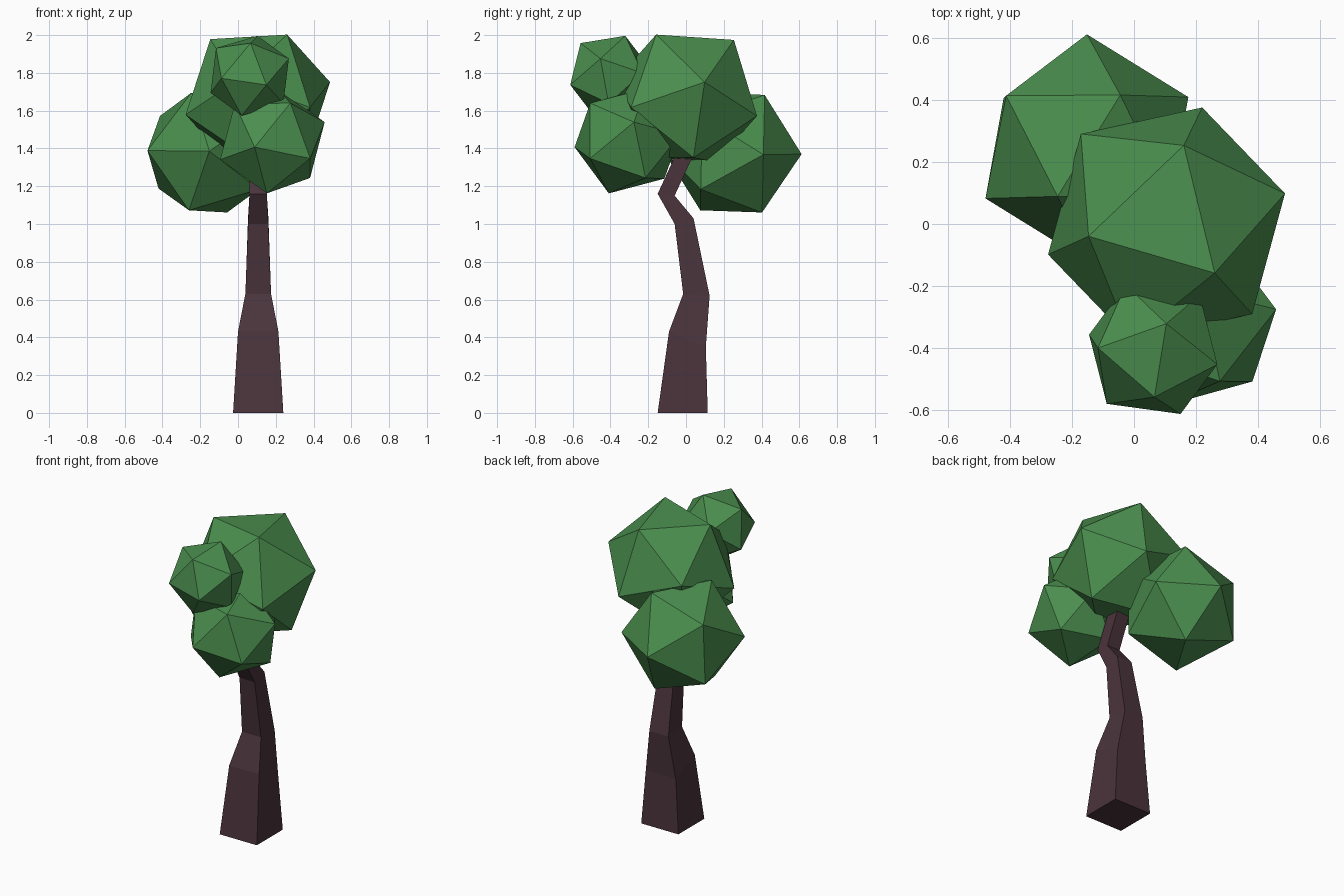
import bpy, bmesh
from mathutils import Vector, Matrix

if "Cube" in bpy.data.objects:
    bpy.data.objects.remove(bpy.data.objects["Cube"])


def material(name, rgb):
    m = bpy.data.materials.new(name)
    m.diffuse_color = (*rgb, 1)
    m.use_nodes = True
    m.node_tree.nodes["Principled BSDF"].inputs["Base Color"].default_value = m.diffuse_color
    return m


def finish(bm, name, mat):
    bmesh.ops.recalc_face_normals(bm, faces=bm.faces)
    me = bpy.data.meshes.new(name)
    bm.to_mesh(me)
    bm.free()
    me.materials.append(mat)
    ob = bpy.data.objects.new(name, me)
    bpy.context.collection.objects.link(ob)


leaf = material("leaf green", (0.069, 0.27, 0.076))
bark = material("dark bark", (0.069, 0.034, 0.045))


# Leaf clump: an icosahedron turned so one corner points along a
# and a neighbouring corner points towards b
def clump(name, centre, radius, a, b):
    z = Vector(a).normalized()
    b = Vector(b)
    x = (b - z * b.dot(z)).normalized()
    y = z.cross(x)
    turn = Matrix((x, y, z)).transposed().to_4x4()
    bm = bmesh.new()
    bmesh.ops.create_icosphere(bm, subdivisions=1, radius=radius,
                               matrix=Matrix.Translation(centre) @ turn)
    finish(bm, name, leaf)


clump("crown_top", (0.105, 0.0, 1.665), 0.404, (0.055, 0.25, 0.305), (0.155, -0.16, 0.335))
clump("crown_back", (-0.152, 0.246, 1.378), 0.366, (0, 0.364, -0.008), (0.11, 0.165, 0.312))
clump("crown_front_low", (0.182, -0.311, 1.44), 0.296, (0.279, 0.036, 0.10), (0.208, -0.189, -0.085))
clump("crown_front_high", (0.062, -0.405, 1.785), 0.231, (0.043, 0.085, 0.215), (0.205, -0.045, 0.095))

# Trunk: tilted square rings (half width, front y, front z, back y, back z)
rings = [
    (0.133, -0.15, 0.0, 0.115, 0.0),
    (0.107, -0.09, 0.43, 0.105, 0.35),
    (0.068, -0.015, 0.63, 0.125, 0.62),
    (0.054, -0.06, 1.0, 0.04, 1.03),
    (0.046, -0.15, 1.16, -0.06, 1.15),
    (0.045, -0.03, 1.42, 0.055, 1.40),
]
cx = 0.107
bm = bmesh.new()
loops = []
for w, fy, fz, by, bz in rings:
    pts = [(cx - w, fy, fz), (cx + w, fy, fz), (cx + w, by, bz), (cx - w, by, bz)]
    loops.append([bm.verts.new(p) for p in pts])
for lo, hi in zip(loops, loops[1:]):
    for i in range(4):
        j = (i + 1) % 4
        bm.faces.new((lo[i], lo[j], hi[j], hi[i]))
bm.faces.new(loops[0][::-1])
bm.faces.new(loops[-1])
finish(bm, "trunk", bark)
